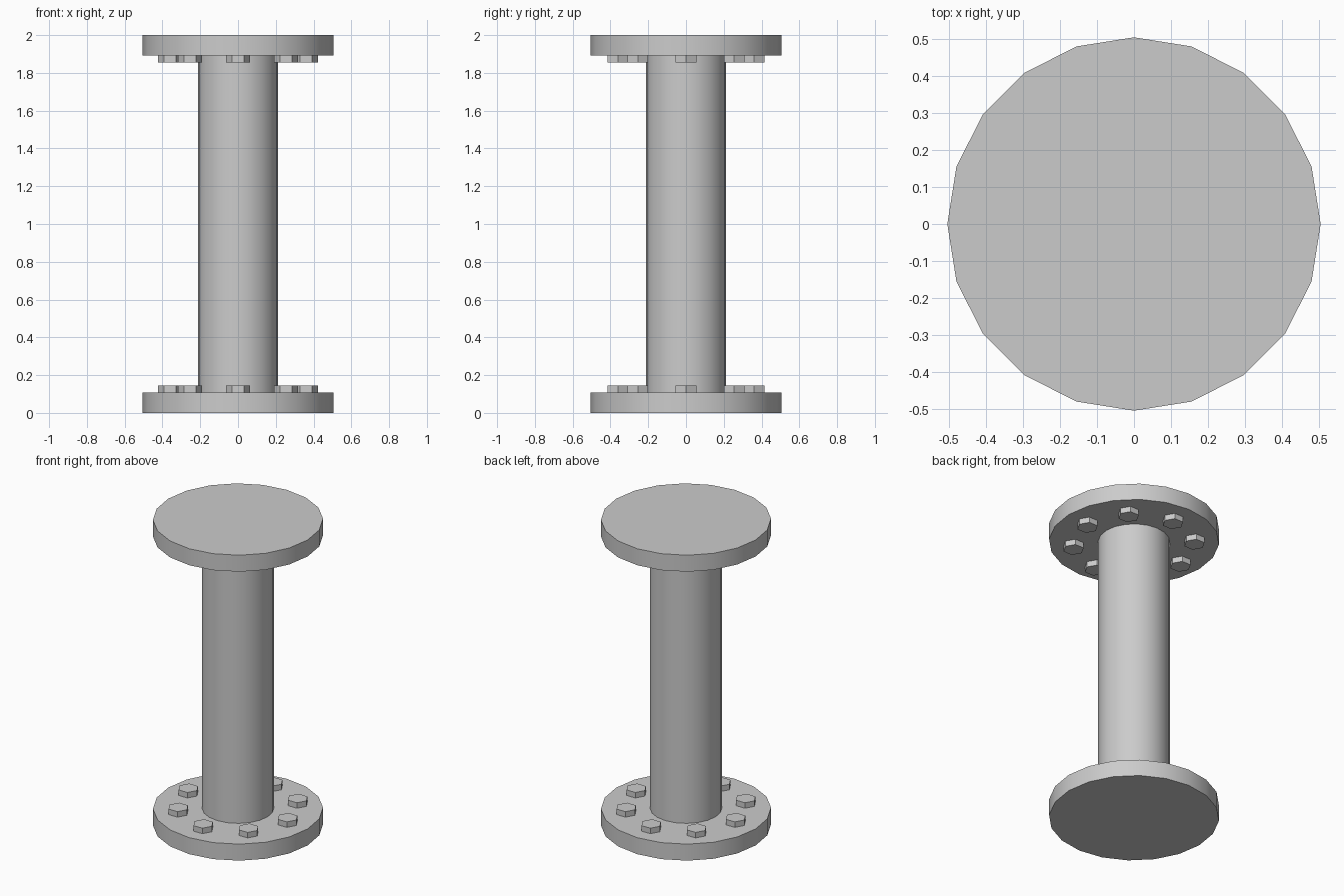
import bpy
from math import cos, sin, pi, radians

if "Cube" in bpy.data.objects:
    bpy.data.objects.remove(bpy.data.objects["Cube"])


def cylinder(name, radius, z0, z1, sides, x=0.0, y=0.0, turn=0.0):
    bpy.ops.mesh.primitive_cylinder_add(
        vertices=sides, radius=radius, depth=z1 - z0,
        location=(x, y, (z0 + z1) / 2), rotation=(0, 0, turn))
    ob = bpy.context.object
    ob.name = name
    bpy.ops.object.shade_smooth_by_angle(angle=radians(30))
    return ob


FLANGE = 0.108   # flange thickness
BOLT = 0.036     # bolt head height

# Central pipe
cylinder("pipe", 0.213, FLANGE, 2 - FLANGE, 20)

# End flanges
cylinder("bottom_flange", 0.505, 0, FLANGE, 20)
cylinder("top_flange", 0.505, 2 - FLANGE, 2, 20)

# Rings of hexagonal bolt heads on the inner flange faces, points along x
for i in range(8):
    a = i * pi / 4
    x, y = 0.36 * cos(a), 0.36 * sin(a)
    cylinder(f"bottom_bolt_{i + 1}", 0.063, FLANGE, FLANGE + BOLT, 6, x, y, pi / 6)
    cylinder(f"top_bolt_{i + 1}", 0.063, 2 - FLANGE - BOLT, 2 - FLANGE, 6, x, y, pi / 6)
